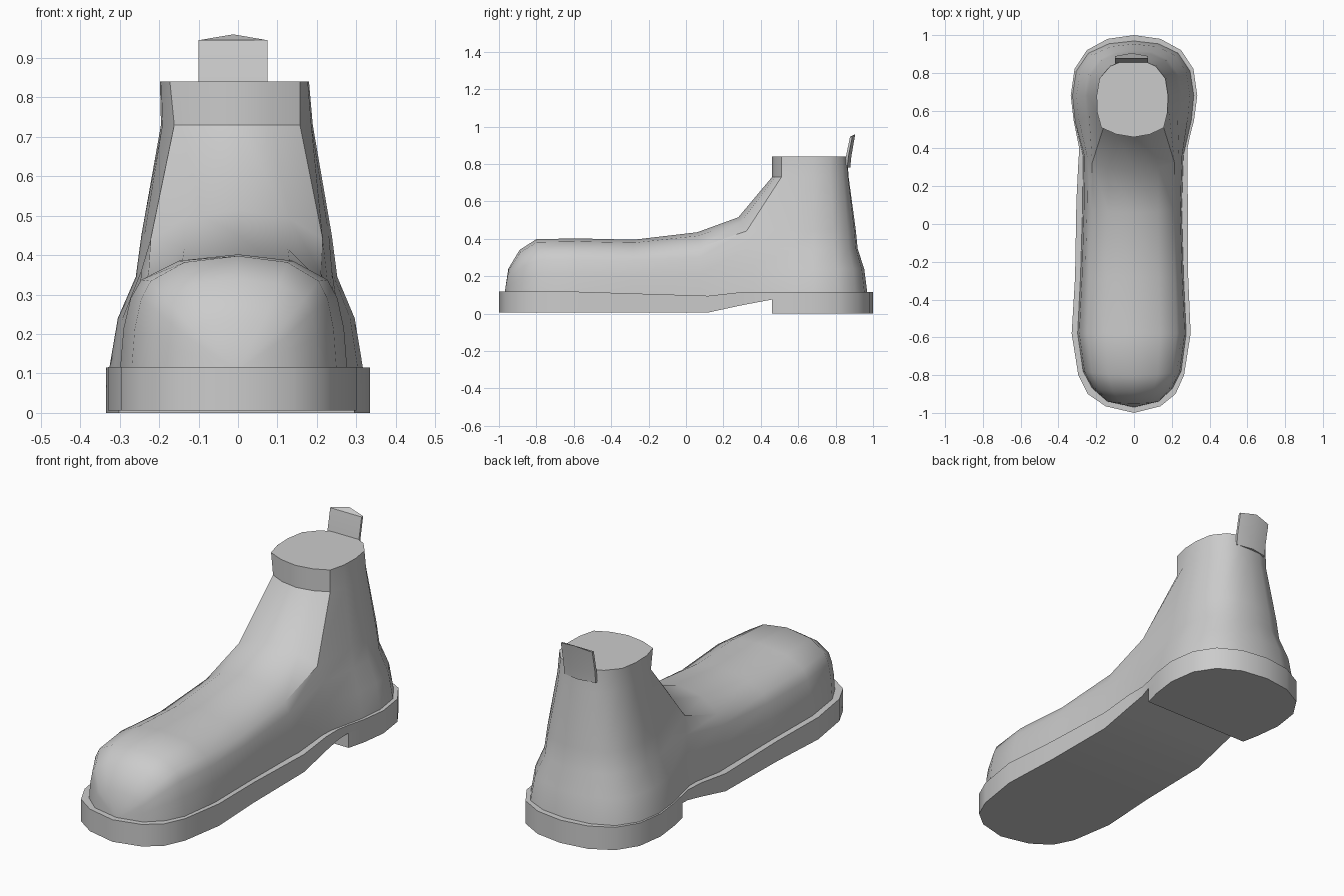
import bpy, bmesh

if "Cube" in bpy.data.objects:
    bpy.data.objects.remove(bpy.data.objects["Cube"])


def lerp_table(table, y):
    """Piecewise linear lookup."""
    for (a, va), (b, vb) in zip(table, table[1:]):
        if y <= b:
            return va + (vb - va) * max(0, (y - a)) / (b - a)
    return table[-1][1]


def make_object(name, grids, caps=(), smooth=35):
    """Skin each grid of points with quads, add cap polygons, weld."""
    bm = bmesh.new()
    for grid in grids:
        vs = [[bm.verts.new(p) for p in row] for row in grid]
        for r0, r1 in zip(vs, vs[1:]):
            for i in range(len(r0) - 1):
                bm.faces.new((r0[i], r0[i + 1], r1[i + 1], r1[i]))
    for cap in caps:
        bm.faces.new([bm.verts.new(p) for p in cap])
    bmesh.ops.remove_doubles(bm, verts=bm.verts, dist=0.0005)
    bmesh.ops.dissolve_degenerate(bm, edges=bm.edges, dist=0.0005)
    bmesh.ops.recalc_face_normals(bm, faces=bm.faces)
    me = bpy.data.meshes.new(name)
    bm.to_mesh(me)
    bm.free()
    ob = bpy.data.objects.new(name, me)
    bpy.context.collection.objects.link(ob)
    bpy.ops.object.select_all(action='DESELECT')
    ob.select_set(True)
    bpy.context.view_layer.objects.active = ob
    bpy.ops.object.shade_smooth_by_angle(angle=smooth * 3.14159 / 180)
    return ob


# Sole outline: y, left x, right x
OUTLINE = [(-1, 0, 0), (-.965, -.15, .14), (-.9, -.245, .22), (-.8, -.295, .265),
           (-.58, -.33, .3), (-.28, -.312, .287), (.12, -.305, .285),
           (.3, -.296, .283), (.4, -.29, .283), (.46, -.302, .295),
           (.55, -.32, .318), (.68, -.335, .335), (.82, -.315, .315),
           (.92, -.25, .25), (.98, -.14, .14), (1, 0, 0)]
SOLE_TOP = [(-1, .117), (-.58, .117), (.12, .095), (.3, .115), (1, .115)]
SOLE_BOTTOM = [(-1, .006), (.12, .006), (.3, .045), (.46, .075), (1, .075)]


def slab(rows, top, bottom):
    grid = []
    for y, xl, xr in rows:
        t, b = lerp_table(top, y), lerp_table(bottom, y)
        grid.append([(xl, y, b), (xl, y, t), (xr, y, t), (xr, y, b), (xl, y, b)])
    return grid


# Sole and heel block
make_object("sole", [slab(OUTLINE, SOLE_TOP, SOLE_BOTTOM)])
heel_rows = [r for r in OUTLINE if r[0] >= .46]
heel_grid = slab(heel_rows, [(-1, .075), (1, .075)], [(-1, 0), (1, 0)])
make_object("heel", [heel_grid], caps=[heel_grid[0][:4]])


def left(p):
    """Mirror to the left side, which is slightly wider."""
    x, y, z = p
    f = 1.1 if z > .8 else 1.03 if y > .2 else 1.08
    return (-x * f, y, z)


def full(half):
    """Half row from right side to centre -> whole row."""
    return half + [left(p) for p in reversed(half[:-1])]


# Foot arches: base width, base y, top y, top z, crease x and z fractions
STATIONS = [(.0, -.97, -.97, .12, .82, .78), (.13, -.94, -.95, .24, .82, .78),
            (.205, -.87, -.89, .34, .82, .78), (.25, -.78, -.80, .398, .82, .78),
            (.277, -.58, -.58, .402, .82, .78), (.263, -.28, -.28, .395, .83, .76),
            (.253, .08, .06, .435, .83, .77), (.262, .36, .28, .515, .82, .82)]
arches = []
for w, yb, yt, h, cx, cz in STATIONS:
    b = lerp_table(SOLE_TOP, yb) - .008
    if w == 0:
        h = b
    shape = [(1, 0), (.97, .36), (.91, .62), (cx, cz), (.5, .945), (0, 1)]
    arches.append([(w * fx, yb + (yt - yb) * fz ** 4, b + (h - b) * fz)
                   for fx, fz in shape])
last = arches[-1]

# Front of the shaft, from the instep up to the collar
front = [last[3:]]
for z in (.73, .84):
    front.append([(.157, .51, z), (.085, .475, z), (0, .46, z)])

# Sides and back of the shaft, blended from heel outline to collar outline
BASE = [(.305, .55), (.318, .68), (.298, .81), (.235, .905), (.13, .955), (0, .97)]
COLLAR = [(.177, .59), (.18, .68), (.166, .77), (.115, .835), (.06, .86), (0, .862)]
LEVELS = [(.107, 0), (.24, .16), (.345, .48), (.45, .58), (.73, .93), (.84, 1)]
first = last[:4] + [front[1][0], front[2][0]]
shaft = []
for (z, t), p0 in zip(LEVELS, first):
    shaft.append([p0] + [(a + (c - a) * t, b + (d - b) * t, z)
                         for (a, b), (c, d) in zip(BASE, COLLAR)])

shaft_rows = [full(r) for r in shaft]
front_rows = [full(r) for r in front]
rim = shaft_rows[-1] + list(reversed(front_rows[-1]))[1:-1]
make_object("boot_upper", [[full(a) for a in arches], front_rows, shaft_rows],
            caps=[rim])

# Pull tab at the back of the collar, with a peaked rear
tab = []
for yf, yb, ym, z, zm in ((.848, .862, .878, .78, .78), (.855, .868, .884, .84, .84),
                          (.877, .889, .905, .945, .96)):
    ring = [(-.1, yf, z), (.075, yf, z), (.075, yb, z), (-.012, ym, zm), (-.1, yb, z)]
    tab.append(ring + ring[:1])
make_object("pull_tab", [tab], caps=[tab[0][:5], tab[-1][:5]], smooth=25)
